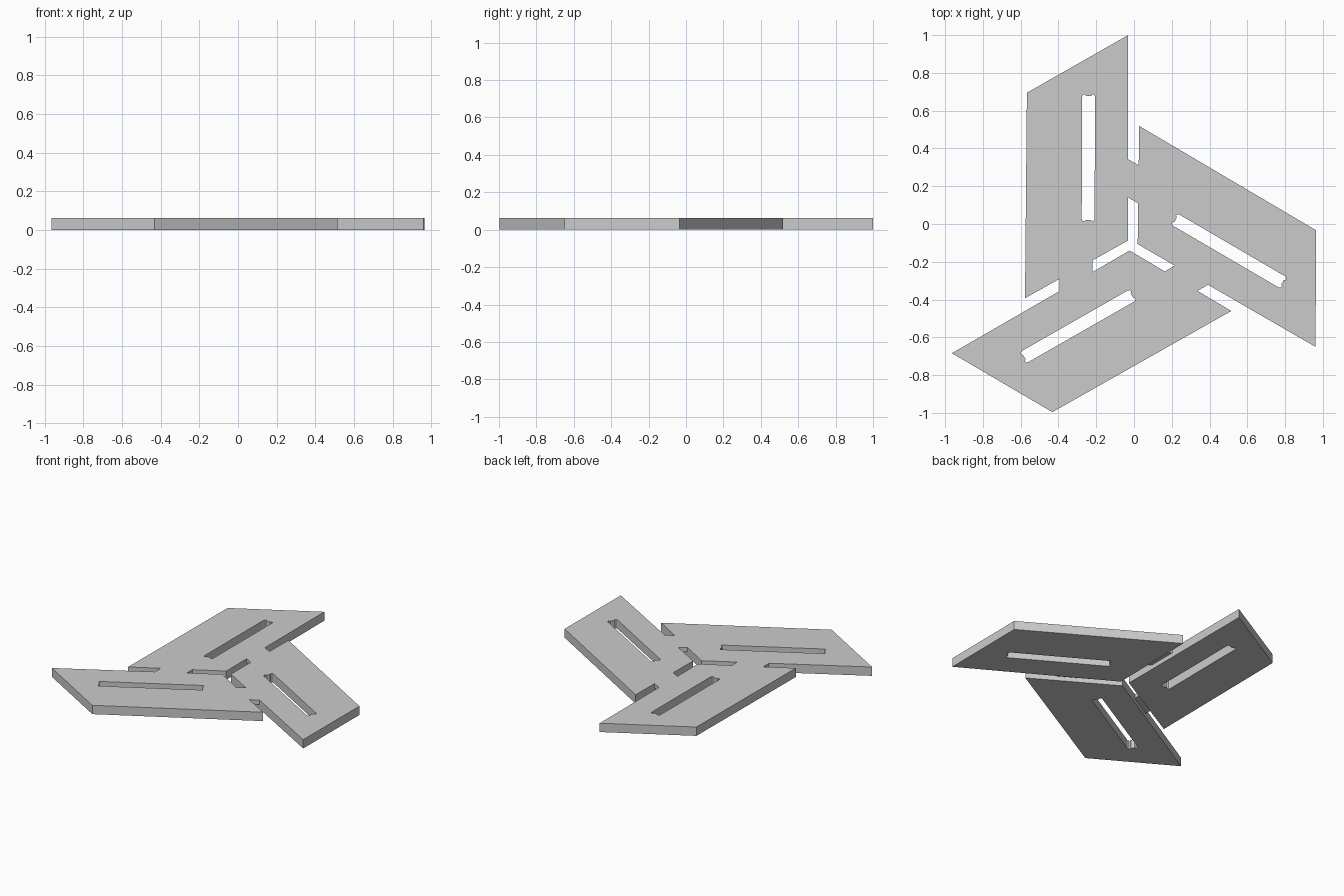
import bpy
import math
from mathutils import Matrix, Vector

if "Cube" in bpy.data.objects:
    bpy.data.objects.remove(bpy.data.objects["Cube"])

HEIGHT = 0.062
CENTRE = Vector((-0.0115, -0.1115, 0))


def plate(name, loops, z0, z1, angle):
    """Extrude flat outlines (later loops are holes), turned about the hub."""
    curve = bpy.data.curves.new(name + "_profile", 'CURVE')
    curve.dimensions = '2D'
    curve.fill_mode = 'BOTH'
    curve.extrude = (z1 - z0) / 2
    for loop in loops:
        s = curve.splines.new('POLY')
        s.points.add(len(loop) - 1)
        for p, (x, y) in zip(s.points, loop):
            p.co = (x, y, 0, 1)
        s.use_cyclic_u = True
    temp = bpy.data.objects.new(name + "_temp", curve)
    bpy.context.collection.objects.link(temp)
    dg = bpy.context.evaluated_depsgraph_get()
    mesh = bpy.data.meshes.new_from_object(temp.evaluated_get(dg))
    bpy.data.objects.remove(temp)
    mesh.transform(Matrix.Translation((0, 0, (z0 + z1) / 2)))
    mesh.transform(Matrix.Translation(CENTRE) @ Matrix.Rotation(angle, 4, 'Z')
                   @ Matrix.Translation(-CENTRE))
    for f in mesh.polygons:
        f.use_smooth = False
    obj = bpy.data.objects.new(name, mesh)
    bpy.context.collection.objects.link(obj)


# Slanted blade outline
outline = [(-0.567, 0.695), (-0.031, 1.0), (-0.031, -0.087), (-0.577, -0.393)]

# Long slot with small relieved corners and a bump at each end
end = [(-0.034, -0.012), (-0.029, -0.002), (-0.02, 0), (-0.013, -0.008),
       (0.013, -0.008), (0.02, 0), (0.029, -0.002), (0.034, -0.012)]
slot = [(-0.24 + x, 0.686 + y) for x, y in end]
slot += [(-0.243 - x, 0.014 - y) for x, y in end]

# Thin bridge across the gap to the next blade, flush with the top
bridge = [(-0.031, 0.343), (0.026, 0.31), (0.026, 0.107), (-0.031, 0.14)]

for i in range(3):
    a = -i * math.tau / 3
    plate(f"blade_{i + 1}", [outline, slot], 0, HEIGHT, a)
    plate(f"bridge_{i + 1}", [bridge], HEIGHT / 2, HEIGHT, a)
